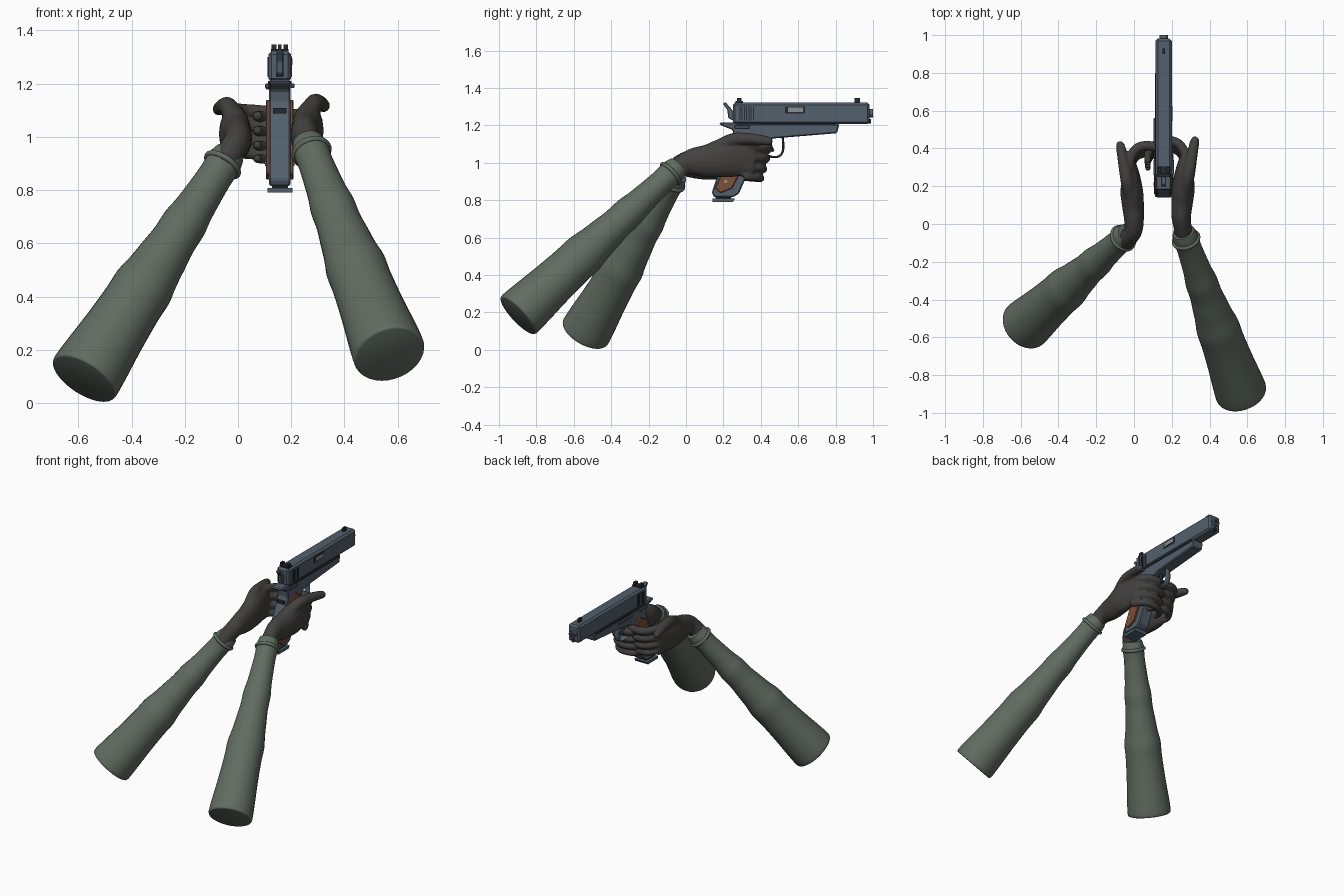
import bpy, bmesh, math
from mathutils import Vector

if "Cube" in bpy.data.objects:
    bpy.data.objects.remove(bpy.data.objects["Cube"])

GX = 0.157  # centre plane of the pistol


def material(name, rgb):
    m = bpy.data.materials.new(name)
    m.diffuse_color = (*rgb, 1)
    m.use_nodes = True
    m.node_tree.nodes["Principled BSDF"].inputs["Base Color"].default_value = m.diffuse_color
    return m


STEEL = material("blued_steel", (0.085, 0.115, 0.15))
DARK = material("dark_steel", (0.02, 0.024, 0.028))
BRIGHT = material("bare_steel", (0.25, 0.28, 0.31))
WOOD = material("grip_wood", (0.2, 0.08, 0.04))
GLOVE = material("glove_cloth", (0.055, 0.053, 0.05))
CLOTH = material("sleeve_cloth", (0.12, 0.15, 0.12))


def finish(bm, name, mat, smooth=False):
    bmesh.ops.recalc_face_normals(bm, faces=bm.faces)
    me = bpy.data.meshes.new(name)
    bm.to_mesh(me)
    bm.free()
    me.materials.append(mat)
    if smooth:
        me.shade_smooth()
        me.set_sharp_from_angle(angle=math.radians(50))
    ob = bpy.data.objects.new(name, me)
    bpy.context.collection.objects.link(ob)
    return ob


def slab(name, prof, width, mat, x=GX, bevel=0.0, segs=1):
    """Side profile (y, z) given thickness across x."""
    bm = bmesh.new()
    f = bm.faces.new([bm.verts.new((x - width / 2, y, z)) for y, z in prof])
    r = bmesh.ops.extrude_face_region(bm, geom=[f])
    vs = [v for v in r["geom"] if isinstance(v, bmesh.types.BMVert)]
    bmesh.ops.translate(bm, verts=vs, vec=(width, 0, 0))
    ob = finish(bm, name, mat)
    if bevel:
        m = ob.modifiers.new("bevel", "BEVEL")
        m.width, m.segments = bevel, segs
    return ob


def box(name, y0, y1, z0, z1, width, mat, x=GX, bevel=0.0):
    return slab(name, [(y0, z0), (y1, z0), (y1, z1), (y0, z1)], width, mat, x, bevel)


def spline(pts, steps):
    """Smooth path through points of any dimension."""
    p = [pts[0]] + list(pts) + [pts[-1]]
    out = []
    for i in range(1, len(p) - 2):
        for s in range(steps):
            t = s / steps
            out.append([0.5 * (2 * b + (c - a) * t + (2 * a - 5 * b + 4 * c - d) * t * t
                               + (3 * b - a - 3 * c + d) * t ** 3)
                        for a, b, c, d in zip(*p[i - 1:i + 3])])
    return out + [list(pts[-1])]


def loft(bm, pts, steps=4, n=16, side_axis=None):
    """Elliptical sections (x, y, z, side radius, up radius) swept along a path."""
    pts = spline([tuple(p) if len(p) == 5 else (*p, p[3]) for p in pts], steps)
    rings = []
    for i, p in enumerate(pts):
        a, b = pts[max(i - 1, 0)], pts[min(i + 1, len(pts) - 1)]
        t = (Vector(b[:3]) - Vector(a[:3])).normalized()
        side = Vector(side_axis) if side_axis else t.cross(Vector((0, 0, 1))).normalized()
        up = side.cross(t).normalized()
        rings.append([bm.verts.new(Vector(p[:3])
                      + side * p[3] * math.cos(2 * math.pi * k / n)
                      + up * p[4] * math.sin(2 * math.pi * k / n)) for k in range(n)])
    for r, s in zip(rings, rings[1:]):
        for k in range(n):
            bm.faces.new((r[k], r[(k + 1) % n], s[(k + 1) % n], s[k]))
    bm.faces.new(rings[0])
    bm.faces.new(rings[-1])


def tube(name, pts, mat, **kw):
    bm = bmesh.new()
    loft(bm, pts, **kw)
    return finish(bm, name, mat, True)


# ---- pistol slide, barrel and frame
box("slide", 0.25, 0.982, 1.207, 1.322, 0.086, STEEL, bevel=0.012)
tube("barrel", [(GX, 0.9, 1.265, 0.023), (GX, 1.0, 1.265, 0.023)], STEEL, steps=1)
tube("muzzle_bore", [(GX, 0.99, 1.265, 0.014), (GX, 1.001, 1.265, 0.014)], DARK, steps=1)
tube("recoil_rod", [(GX, 0.9, 1.222, 0.013), (GX, 0.988, 1.222, 0.013)], DARK, steps=1)
slab("frame", [(0.18, 1.215), (0.82, 1.207), (0.808, 1.158), (0.47, 1.13), (0.405, 1.11),
               (0.283, 0.835), (0.25, 0.815), (0.15, 0.815), (0.138, 0.84), (0.17, 0.94),
               (0.255, 1.13), (0.25, 1.175), (0.18, 1.203)], 0.08, STEEL, bevel=0.006)
slab("magazine_base", [(0.142, 0.79), (0.25, 0.79), (0.262, 0.808), (0.142, 0.808)], 0.094, STEEL)
box("magazine", 0.16, 0.24, 0.8, 0.83, 0.06, DARK)
box("frame_rail", 0.27, 0.8, 1.198, 1.21, 0.089, DARK)
box("backstrap_slot", 0.228, 0.25, 1.088, 1.108, 0.05, DARK)
for s, n in ((-1, "left"), (1, "right")):
    slab("grip_panel_" + n, [(0.155, 0.865), (0.185, 0.838), (0.245, 0.862), (0.375, 1.105),
                             (0.33, 1.14), (0.275, 1.11), (0.195, 0.95)],
         0.016, WOOD, GX + s * 0.044, 0.004)
    tube("grip_screw_" + n, [(GX + s * 0.04, 0.212, 0.9, 0.009), (GX + s * 0.055, 0.212, 0.9, 0.009)],
         BRIGHT, steps=1)
    for i in range(7):
        y = 0.285 + i * 0.012
        box(f"serration_{n}_{i}", y, y + 0.006, 1.225, 1.3, 0.004, DARK, GX + s * 0.0435)
    box("rear_sight_" + n, 0.272, 0.298, 1.318, 1.347, 0.018, DARK, GX + s * 0.022)
    box("safety_" + n, 0.26, 0.34, 1.183, 1.2, 0.014, STEEL, GX + s * 0.048, 0.003)
box("rear_sight_base", 0.265, 0.305, 1.315, 1.33, 0.066, DARK)
box("front_sight", 0.9, 0.93, 1.318, 1.347, 0.014, DARK)
box("ejection_port", 0.53, 0.635, 1.262, 1.302, 0.01, DARK, GX + 0.04)
box("chamber", 0.545, 0.625, 1.27, 1.295, 0.01, BRIGHT, GX + 0.042)
box("slide_stop", 0.42, 0.56, 1.178, 1.193, 0.014, STEEL, GX - 0.046, 0.003)
slab("hammer", [(0.26, 1.22), (0.225, 1.24), (0.222, 1.28), (0.198, 1.315), (0.21, 1.325),
                (0.245, 1.285), (0.26, 1.27)], 0.026, STEEL, bevel=0.003)
guard = [(0.415, 1.1), (0.43, 1.045), (0.47, 1.03), (0.505, 1.04), (0.52, 1.075), (0.517, 1.14)]
tube("trigger_guard", [(GX, y, z, 0.02, 0.006) for y, z in guard], STEEL, n=8, side_axis=(1, 0, 0))
trig = [(0.45, 1.135), (0.452, 1.1), (0.466, 1.06)]
tube("trigger", [(GX, y, z, 0.012, 0.007) for y, z in trig], DARK, n=8, side_axis=(1, 0, 0))


# ---- gloved hands: palm, thumb and four fingers fused into one skin
def hand(name, wrist, place, finger_z, reach):
    bm = bmesh.new()
    palm = [(0.258, -0.02, 0.985, 0.048, 0.056), (0.25, 0.04, 1.005, 0.052, 0.074),
            (0.255, 0.12, 1.01, 0.058, 0.09), (0.262, 0.2, 1.025, 0.06, 0.105),
            (0.264, 0.28, 1.03, 0.046, 0.105), (0.268, 0.34, 1.015, 0.03, 0.095),
            (0.27, 0.37, 1.01, 0.018, 0.08)]
    thumb = [(0.262, 0.15, 1.075, 0.035), (0.285, 0.25, 1.123, 0.036), (0.303, 0.34, 1.127, 0.031),
             (0.316, 0.41, 1.12, 0.027), (0.323, 0.445, 1.115, 0.023), (0.325, 0.462, 1.113, 0.012)]
    loft(bm, wrist + [place(p) for p in palm])
    loft(bm, [place(p) for p in thumb], n=12)
    for i, z in enumerate(finger_z):
        r = 0.026 - 0.0015 * i
        d = 0.014 * i  # lower fingers follow the grip's slope
        path = [(0.275, 0.31, z, r), (0.268, 0.375 - d, z, r), (0.235, 0.425 - d, z - 0.004, r),
                (0.18, 0.44 - d, z - 0.008, r), (0.12, 0.425 - d, z - 0.01, r * 0.9),
                (reach, 0.375 - d, z - 0.008, r * 0.8), (reach, 0.325 - d, z - 0.005, r * 0.65)]
        loft(bm, [place(p) for p in path], n=12)
    ob = finish(bm, name, GLOVE)
    m = ob.modifiers.new("fuse", "REMESH")
    m.mode, m.voxel_size, m.use_smooth_shade = "VOXEL", 0.007, True
    m = ob.modifiers.new("soften", "SMOOTH")
    m.factor, m.iterations = 0.5, 4


def mirrored(p):
    return (0.25 - p[0], p[1] - 0.025, p[2] - 0.012, *p[3:])


hand("right_hand", [(0.275, -0.1, 0.93, 0.052, 0.052)], lambda p: p, (1.085, 1.03, 0.975, 0.925), 0.075)
hand("left_hand", [(-0.06, -0.1, 0.89, 0.052, 0.052)], mirrored, (1.115, 1.06, 1.005, 0.955), 0.09)


# ---- sleeves: lightly rumpled tapering tubes with a rolled cuff ring
PROFILE = [(-0.05, 0.058), (-0.03, 0.064), (0, 0.068), (0.06, 0.066), (0.2, 0.075), (0.27, 0.085),
           (0.35, 0.086), (0.42, 0.094), (0.5, 0.103), (0.57, 0.115), (0.65, 0.115),
           (0.78, 0.122), (0.9, 0.132), (0.975, 0.137), (0.995, 0.135), (1.0, 0.128)]


def sleeve(name, cuff, end):
    a, b = Vector(cuff), Vector(end)
    tube(name + "_sleeve", [(*a.lerp(b, t), r) for t, r in PROFILE], CLOTH, steps=3, n=32)
    bpy.ops.mesh.primitive_torus_add(major_radius=0.067, minor_radius=0.011, major_segments=32,
                                     minor_segments=10, location=a)
    ring = bpy.context.object
    ring.name = name + "_cuff_ring"
    ring.rotation_euler = (b - a).to_track_quat("Z", "Y").to_euler()
    ring.data.materials.append(CLOTH)
    ring.data.shade_smooth()


sleeve("right", (0.276, -0.082, 0.942), (0.57, -0.9, 0.182))
sleeve("left", (-0.058, -0.075, 0.895), (-0.58, -0.54, 0.09))
